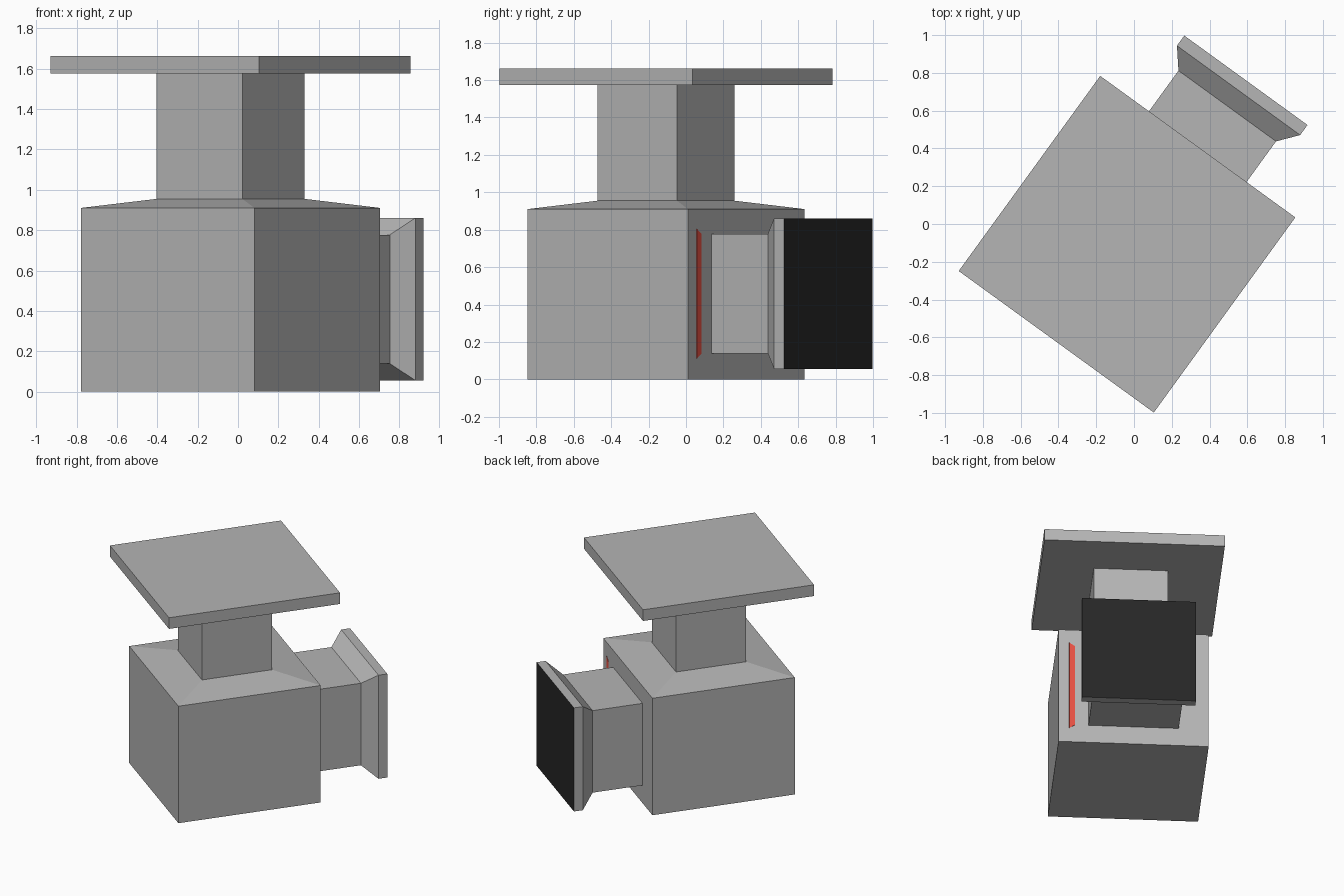
import bpy, bmesh, math
from mathutils import Vector

cube = bpy.data.objects.get("Cube")
if cube:
    bpy.data.objects.remove(cube, do_unlink=True)

ORIGIN = Vector((-0.037, -0.107, 0))
TURN = math.radians(-35.95)


def material(name, r, g, b):
    m = bpy.data.materials.new(name)
    m.use_nodes = True
    m.diffuse_color = (r, g, b, 1)
    m.node_tree.nodes["Principled BSDF"].inputs["Base Color"].default_value = (r, g, b, 1)
    return m


grey = material("grey", 0.46, 0.46, 0.46)
black = material("black", 0.02, 0.02, 0.02)
red = material("red", 0.8, 0.08, 0.055)


def finish(name, bm, mats):
    bmesh.ops.recalc_face_normals(bm, faces=bm.faces)
    mesh = bpy.data.meshes.new(name)
    bm.to_mesh(mesh)
    bm.free()
    for m in mats:
        mesh.materials.append(m)
    ob = bpy.data.objects.new(name, mesh)
    ob.location = ORIGIN
    ob.rotation_euler.z = TURN
    bpy.context.collection.objects.link(ob)
    return ob


def square_loft(name, sections, place, mats, end_index=0):
    """Skin square sections (half width, distance); place maps (a, b, distance) to a point."""
    bm = bmesh.new()
    rings = [[bm.verts.new(place(a * h, b * h, d))
              for a, b in ((-1, -1), (1, -1), (1, 1), (-1, 1))] for h, d in sections]
    for low, high in zip(rings, rings[1:]):
        for i in range(4):
            j = (i + 1) % 4
            bm.faces.new((low[i], low[j], high[j], high[i]))
    bm.faces.new(rings[0])
    bm.faces.new(rings[-1]).material_index = end_index
    return finish(name, bm, mats)


def upward(a, b, d):
    return (a, b, d)


ARM_Z = 0.458
BACK = 0.531


def backward(a, b, d):
    return (a, d, ARM_Z + b)


# Body with sloped shoulders running into the neck
square_loft("body_and_neck",
            [(BACK, 0), (BACK, 0.91), (0.262, 0.955), (0.262, 1.575)], upward, [grey])

# Flat square top plate
square_loft("top_plate", [(0.638, 1.575), (0.638, 1.662)], upward, [grey])

# Side arm flaring to a flange with a dark end face
square_loft("side_arm",
            [(0.319, BACK), (0.319, 0.904), (0.403, 1.006), (0.403, 1.072)],
            backward, [grey, black], end_index=1)

# Thin mitred strip beside the arm
bm = bmesh.new()
outline = [(0.455, -0.347), (0.455, 0.347), (0.413, 0.32), (0.413, -0.32)]
face = bm.faces.new([bm.verts.new(backward(a, b, BACK)) for a, b in outline])
raised = bmesh.ops.extrude_face_region(bm, geom=[face])["geom"]
bmesh.ops.translate(bm, vec=(0, 0.003, 0),
                    verts=[v for v in raised if isinstance(v, bmesh.types.BMVert)])
finish("red_strip", bm, [red])
